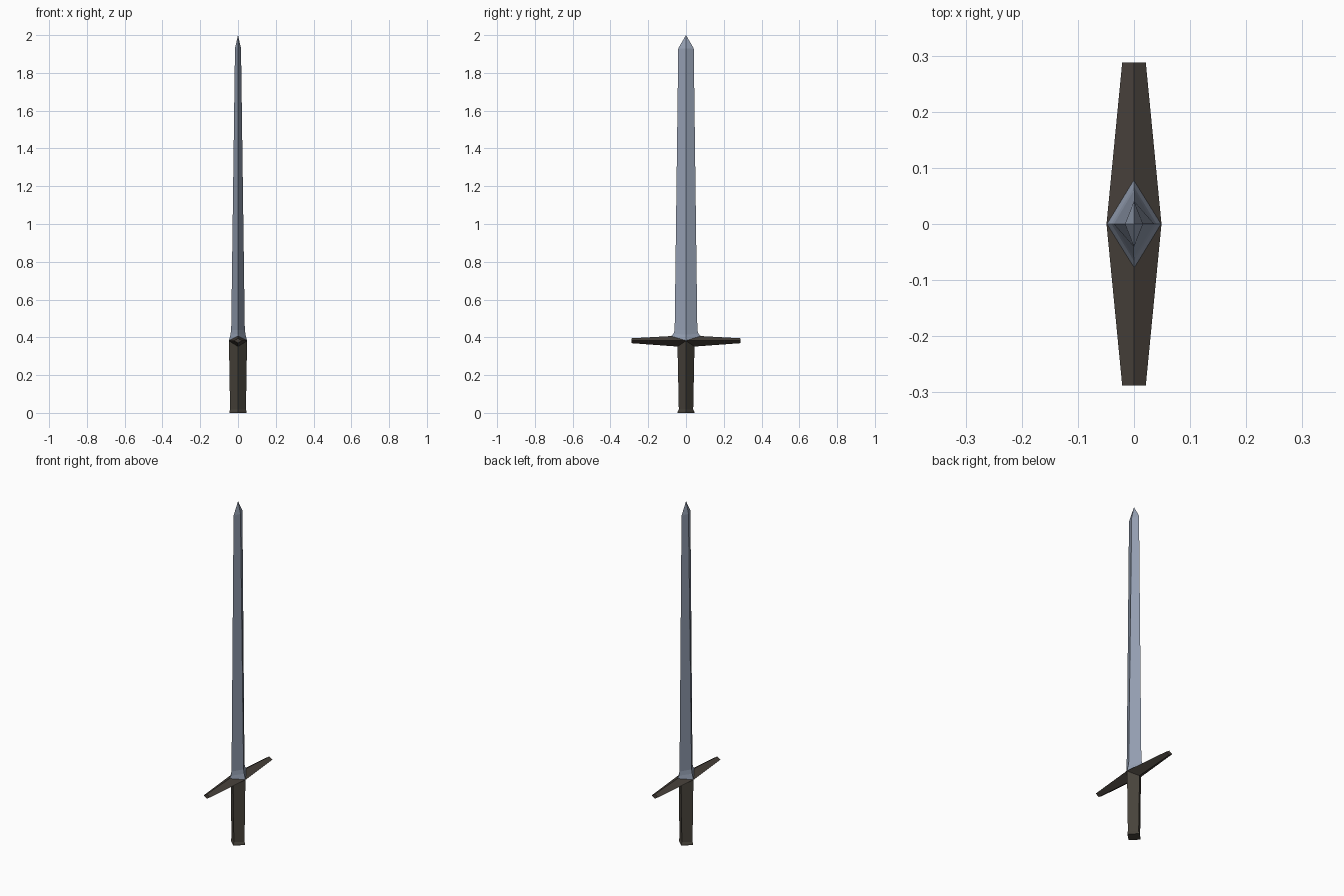
import bpy, bmesh

if "Cube" in bpy.data.objects:
    bpy.data.objects.remove(bpy.data.objects["Cube"])


def material(name, rgb):
    m = bpy.data.materials.new(name)
    m.diffuse_color = (*rgb, 1)
    m.use_nodes = True
    m.node_tree.nodes["Principled BSDF"].inputs["Base Color"].default_value = m.diffuse_color
    return m


def loft(name, rings, mat):
    """Skin a list of four-point rings; a one-point ring makes a tip."""
    bm = bmesh.new()
    loops = [[bm.verts.new(p) for p in ring] for ring in rings]
    for a, b in zip(loops, loops[1:]):
        for i in range(4):
            j = (i + 1) % 4
            if len(b) == 1:
                bm.faces.new((a[i], a[j], b[0]))
            else:
                bm.faces.new((a[i], a[j], b[j], b[i]))
    for end in (loops[0], loops[-1]):
        if len(end) == 4:
            bm.faces.new(end)
    bmesh.ops.recalc_face_normals(bm, faces=bm.faces)
    me = bpy.data.meshes.new(name)
    bm.to_mesh(me)
    bm.free()
    me.materials.append(mat)
    ob = bpy.data.objects.new(name, me)
    bpy.context.collection.objects.link(ob)
    return ob


def diamond(hx, hy, zx, zy=None):
    """Diamond ring; the side corners (x) and edge corners (y) may differ in height."""
    zy = zx if zy is None else zy
    return [(hx, 0, zx), (0, hy, zy), (-hx, 0, zx), (0, -hy, zy)]


def guard_ring(y, hx, low, high):
    return [(hx, y, 0.382), (0, y, high), (-hx, y, 0.382), (0, y, low)]


steel = material("blue grey steel", (0.30, 0.35, 0.45))
dark = material("dark brown metal", (0.064, 0.053, 0.044))
leather = material("dark olive leather", (0.064, 0.056, 0.044))

# Blade: flared foot sitting on the guard, long taper, point
loft("blade", [diamond(0.048, 0.08, 0.383, 0.404),
               diamond(0.040, 0.066, 0.415, 0.418),
               diamond(0.036, 0.060, 0.44),
               diamond(0.016, 0.041, 1.93),
               [(0, 0, 2.0)]], steel)

# Cross guard: diamond section tapering to both ends
loft("cross_guard", [guard_ring(-0.288, 0.021, 0.369, 0.395),
                     guard_ring(0, 0.049, 0.348, 0.411),
                     guard_ring(0.288, 0.021, 0.369, 0.395)], dark)

# Grip: diamond section, top corners follow the guard
loft("grip", [diamond(0.042, 0.038, 0.012),
              diamond(0.048, 0.045, 0.381, 0.355)], leather)

# Pommel: slight flare at the foot
loft("pommel", [diamond(0.046, 0.044, 0.0),
                diamond(0.046, 0.044, 0.007),
                diamond(0.042, 0.038, 0.018)], leather)
